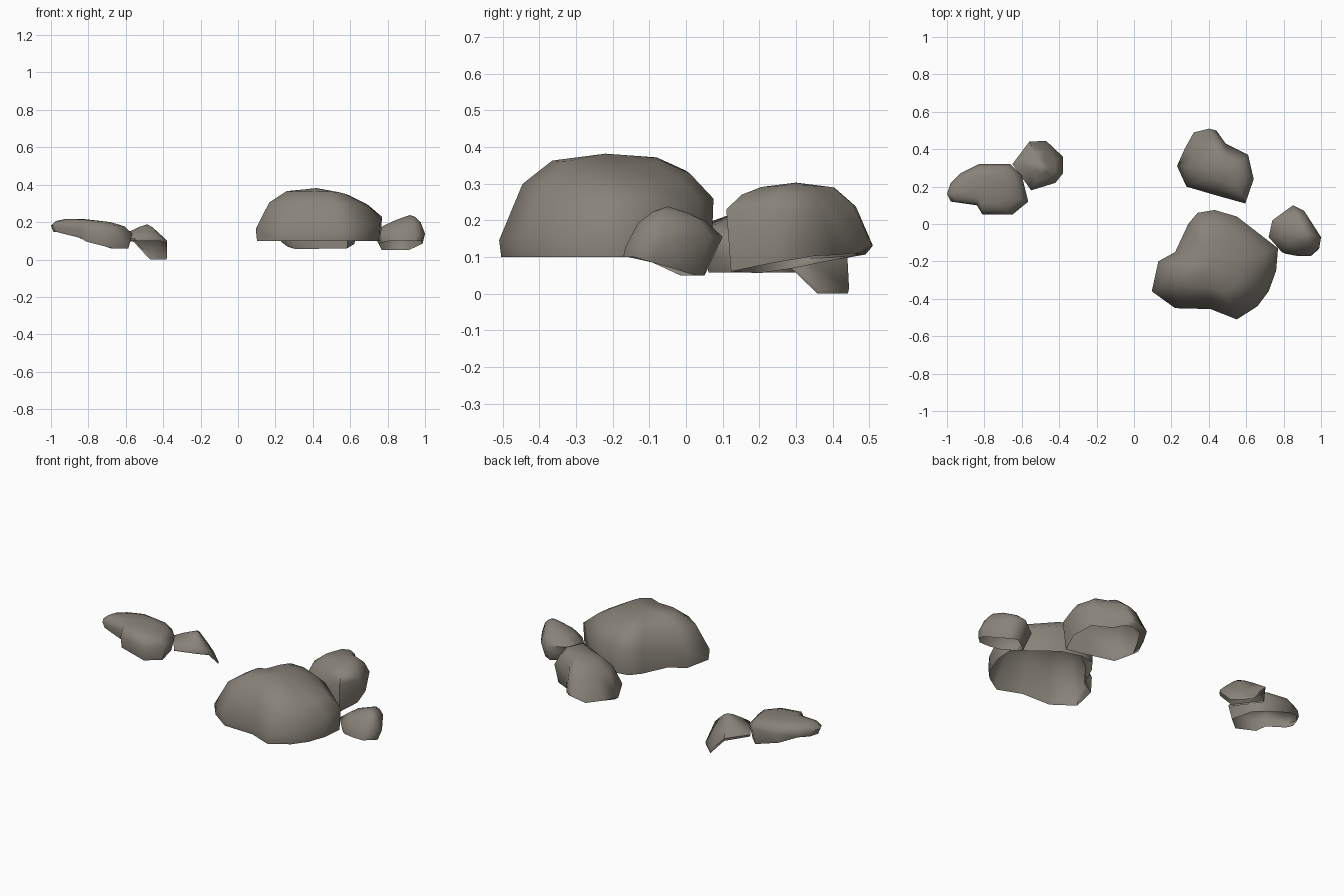
import bpy
import bmesh
import math

default_cube = bpy.data.objects.get("Cube")
if default_cube:
    bpy.data.objects.remove(default_cube, do_unlink=True)

# One warm grey stone colour
stone = bpy.data.materials.new("warm_grey_stone")
stone.use_nodes = True
colour = (0.25, 0.228, 0.192, 1)
stone.diffuse_color = colour
shader = stone.node_tree.nodes["Principled BSDF"]
shader.inputs["Base Color"].default_value = colour
shader.inputs["Roughness"].default_value = 0.9


def plane_height(plane, x, y, crown):
    """Height of a tilted plane given as (height at crown, slope x, slope y)."""
    height, slope_x, slope_y = plane
    return height + slope_x * (x - crown[0]) + slope_y * (y - crown[1])


def make_rock(name, outline, crown, rim, rim_limits, waist, waist_cap, top,
              rings, undercut, rim_shift=0):
    """Loft an open-bottomed shell from its rim, over the waist, to the crown."""
    bm = bmesh.new()
    layers = []

    def add_layer(inset, height_rule, shift=0):
        layer = []
        for px, py in outline:
            x = px + (crown[0] - px) * inset
            y = py + (crown[1] - py) * inset + shift
            z = height_rule(px, py, x, y)
            layer.append(bm.verts.new((x, y, min(z, crown[2]))))
        layers.append(layer)

    def waist_height(px, py, x, y):
        return min(plane_height(waist, px, py, crown), waist_cap)

    def rim_height(px, py, x, y):
        low, high = rim_limits
        return min(max(plane_height(rim, px, py, crown), low), high)

    def upper_height(rise):
        def rule(px, py, x, y):
            low = waist_height(px, py, x, y)
            high = min(plane_height(top, x, y, crown), crown[2])
            return low + (high - low) * rise
        return rule

    # Rim, waist and shoulder rings
    add_layer(undercut, rim_height, rim_shift)
    add_layer(0, waist_height)
    for inset, rise in rings:
        add_layer(inset, upper_height(rise))

    # Side faces between neighbouring rings
    count = len(outline)
    for lower, upper in zip(layers, layers[1:]):
        for i in range(count):
            j = (i + 1) % count
            bm.faces.new((lower[i], lower[j], upper[j], upper[i]))

    # Fan closing the crown
    peak = bm.verts.new(crown)
    for i in range(count):
        bm.faces.new((layers[-1][i], layers[-1][(i + 1) % count], peak))

    # Outlines run clockwise, so turn the faces outward
    bmesh.ops.reverse_faces(bm, faces=bm.faces[:])
    mesh = bpy.data.meshes.new(name)
    bm.to_mesh(mesh)
    bm.free()
    mesh.materials.append(stone)
    rock = bpy.data.objects.new(name, mesh)
    bpy.context.collection.objects.link(rock)

    # Smooth worn surface
    bpy.ops.object.select_all(action="DESELECT")
    rock.select_set(True)
    bpy.context.view_layer.objects.active = rock
    bpy.ops.object.shade_smooth_by_angle(angle=math.radians(60))


# Large boulder with a flat base
make_rock(
    "large_boulder",
    outline=[(.095, -.36), (.13, -.2), (.22, -.15), (.29, 0), (.34, .06),
             (.43, .075), (.55, .04), (.77, -.13), (.76, -.25), (.72, -.36),
             (.66, -.44), (.55, -.51), (.41, -.455), (.22, -.45)],
    crown=(.42, -.22, .382),
    rim=(.1, 0, 0), rim_limits=(.1, .1),
    waist=(.2, .03, .2), waist_cap=.28, top=(.39, -.2, -.1),
    rings=[(.22, .65), (.5, .92)], undercut=.02)

# Boulder behind the large one
make_rock(
    "back_boulder",
    outline=[(.23, .31), (.27, .4), (.32, .49), (.4, .51), (.44, .5),
             (.49, .43), (.61, .37), (.64, .24), (.595, .11), (.45, .15),
             (.28, .2)],
    crown=(.5, .3, .303),
    rim=(.085, .06, .16), rim_limits=(.05, .11),
    waist=(.185, .33, -.1), waist_cap=.23, top=(.3, .04, .06),
    rings=[(.22, .62), (.5, .92)], undercut=.12, rim_shift=-.01)

# Long flat stone on the right
make_rock(
    "flat_stone",
    outline=[(-1, .16), (-.98, .22), (-.93, .27), (-.83, .32), (-.66, .32),
             (-.6, .26), (-.565, .12), (-.65, .05), (-.81, .05),
             (-.84, .1), (-.98, .12)],
    crown=(-.83, .19, .217),
    rim=(.108, -.6, 0), rim_limits=(.058, .147),
    waist=(.165, -.1, 0), waist_cap=.19, top=(.215, -.09, 0),
    rings=[(.16, .7), (.45, .98)], undercut=.08)

# Small pointed stone, level rim with one corner dropping to the ground
make_rock(
    "pointed_stone",
    outline=[(-.65, .32), (-.56, .44), (-.47, .445), (-.38, .36),
             (-.38, .27), (-.42, .22), (-.55, .18), (-.6, .25)],
    crown=(-.485, .3, .188),
    rim=(.16, -1, -1), rim_limits=(0, .1),
    waist=(.175, -1, -1), waist_cap=.112, top=(.188, 0, 0),
    rings=[(.4, .47), (.75, .83)], undercut=.02)

# Small stone on the left
make_rock(
    "side_stone",
    outline=[(.72, -.07), (.74, .02), (.85, .1), (.91, .07), (1, -.07),
             (.99, -.13), (.95, -.165), (.87, -.165), (.79, -.15)],
    crown=(.92, -.05, .238),
    rim=(.075, 0, -.5), rim_limits=(.05, .1),
    waist=(.14, 0, .1), waist_cap=.16, top=(.23, .15, 0),
    rings=[(.3, .62), (.65, .93)], undercut=.16, rim_shift=-.025)
